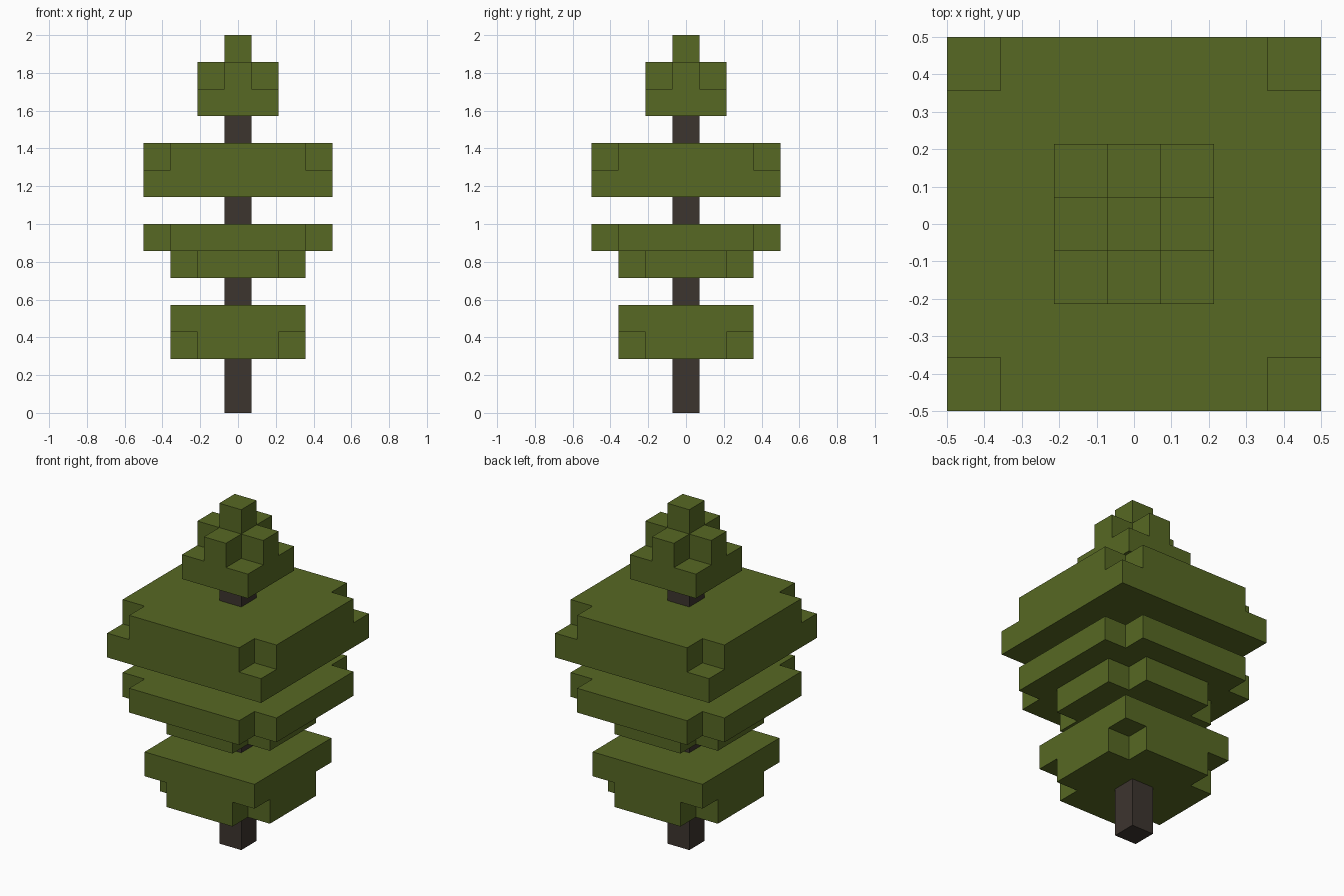
import bpy, bmesh

cube = bpy.data.objects.get("Cube")
if cube:
    bpy.data.objects.remove(cube, do_unlink=True)

U = 1 / 7  # block size


def make_material(name, color):
    mat = bpy.data.materials.new(name)
    mat.use_nodes = True
    mat.diffuse_color = color
    bsdf = next(n for n in mat.node_tree.nodes if n.type == 'BSDF_PRINCIPLED')
    bsdf.inputs["Base Color"].default_value = color
    bsdf.inputs["Roughness"].default_value = 0.9
    return mat


LEAF = make_material("leaf green", (0.095, 0.140, 0.017, 1))
BARK = make_material("dark bark", (0.046, 0.035, 0.028, 1))


def block_tier(name, base, layers, mat, height=1):
    """Stack square layers (half width, corners notched) into one closed mesh."""
    cuts = sorted({s * v for h, _ in layers for v in (h, h - 1) for s in (-1, 1)})
    n = len(cuts) - 1
    mid = [(a + b) / 2 for a, b in zip(cuts, cuts[1:])]

    def filled(i, j, k):
        if not (0 <= i < n and 0 <= j < n and 0 <= k < len(layers)):
            return False
        half, notched = layers[k]
        x, y = abs(mid[i]), abs(mid[j])
        return max(x, y) < half and not (notched and min(x, y) > half - 1)

    bm = bmesh.new()
    corners = {}

    def vert(c):
        if c not in corners:
            corners[c] = bm.verts.new((cuts[c[0]] * U, cuts[c[1]] * U,
                                       (base + c[2] * height) * U))
        return corners[c]

    # Only faces between a filled and an empty cell are made
    for cell in ((i, j, k) for i in range(n) for j in range(n) for k in range(len(layers))):
        if not filled(*cell):
            continue
        for axis in range(3):
            for side in (0, 1):
                near = list(cell)
                near[axis] += 2 * side - 1
                if filled(*near):
                    continue
                loop = []
                for a, b in ((0, 0), (1, 0), (1, 1), (0, 1)):
                    c = list(cell)
                    c[axis] += side
                    c[(axis + 1) % 3] += a
                    c[(axis + 2) % 3] += b
                    loop.append(vert(tuple(c)))
                bm.faces.new(loop if side else loop[::-1])

    mesh = bpy.data.meshes.new(name)
    bm.to_mesh(mesh)
    bm.free()
    mesh.materials.append(mat)
    obj = bpy.data.objects.new(name, mesh)
    bpy.context.collection.objects.link(obj)
    return obj


# Trunk, running up into the crown
block_tier("trunk", 0, [(0.5, False)], BARK, height=11.5)

# Foliage tiers, from the ground up
block_tier("lower_foliage", 2, [(2.5, True), (2.5, False)], LEAF)
block_tier("middle_foliage", 5, [(2.5, True), (3.5, True)], LEAF)
block_tier("upper_foliage", 8, [(3.5, False), (3.5, True)], LEAF)
block_tier("crown_foliage", 11, [(1.5, False), (1.5, True), (0.5, False)], LEAF)
